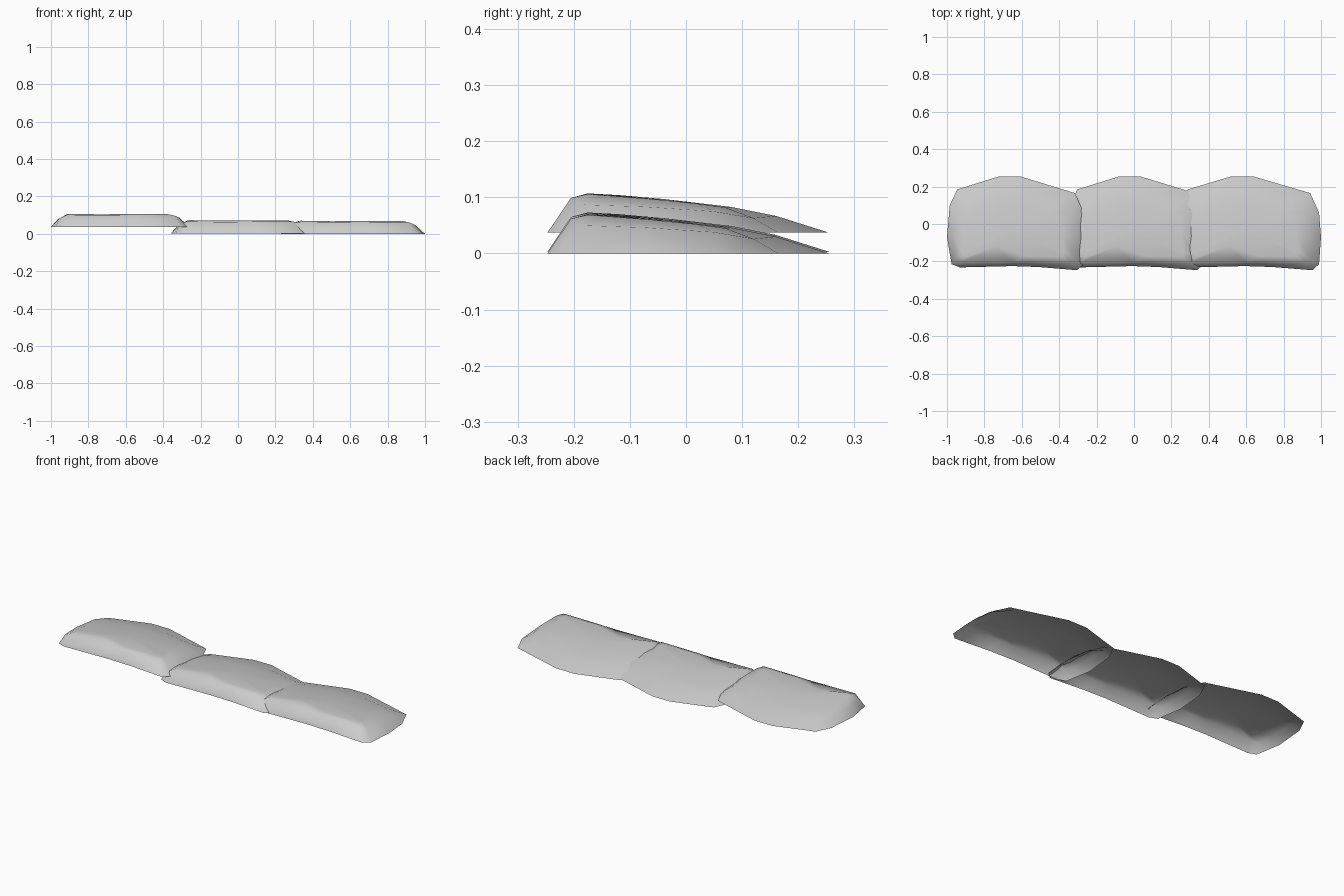
import bpy, bmesh, math

cube = bpy.data.objects.get("Cube")
if cube:
    bpy.data.objects.remove(cube, do_unlink=True)

grey = bpy.data.materials.new("plain_grey")
grey.use_nodes = True
grey.diffuse_color = (0.6, 0.6, 0.6, 1)
grey.node_tree.nodes["Principled BSDF"].inputs["Base Color"].default_value = (0.6, 0.6, 0.6, 1)

# Matching loops, counter-clockwise from the front left corner of the plan
RIM = [(-.30, -.232), (-.02, -.225), (.12, -.23), (.325, -.247), (.36, -.215),
       (.37, -.07), (.36, .06), (.315, .165), (.02, .255), (-.09, .255),
       (-.315, .185), (-.355, .10), (-.37, -.07), (-.345, -.215)]
SHOULDER = [(-.29, -.205, .062), (-.02, -.203, .060), (.09, -.203, .062), (.285, -.205, .062),
            (.315, -.185, .050), (.32, -.07, .046), (.305, .05, .038), (.25, .12, .026),
            (.02, .16, .030), (-.09, .16, .030), (-.27, .12, .027), (-.32, .07, .034),
            (-.335, -.07, .040), (-.325, -.185, .046)]
CROWN = [(-.27, -.175, .070), (-.11, -.12, .067), (.06, -.172, .069), (.25, -.175, .069),
         (.255, -.15, .067), (.245, -.06, .060), (.235, .02, .052), (.18, .07, .045),
         (.02, .08, .046), (-.09, .08, .046), (-.20, .07, .045), (-.26, .03, .050),
         (-.28, -.06, .059), (-.285, -.15, .067)]


def roof_tile(name, x, z, stretch):
    """Open, thin shell: rim, shoulder and crown loops closed by a fan."""
    bm = bmesh.new()
    loops = [[bm.verts.new(p) for p in pts]
             for pts in ([(a, b, 0) for a, b in RIM], SHOULDER, CROWN)]
    n = len(RIM)
    for low, high in zip(loops, loops[1:]):
        for i in range(n):
            j = (i + 1) % n
            bm.faces.new((low[i], low[j], high[j], high[i]))
    middle = bm.verts.new((-.02, -.04, .060))
    for i in range(n):
        bm.faces.new((loops[2][i], loops[2][(i + 1) % n], middle))
    mesh = bpy.data.meshes.new(name)
    bm.to_mesh(mesh)
    bm.free()
    mesh.materials.append(grey)
    mesh.shade_smooth()
    tile = bpy.data.objects.new(name, mesh)
    tile.location = (x, 0, z)
    tile.scale.x = stretch
    bpy.context.collection.objects.link(tile)


# Row of three overlapping tiles
roof_tile("right_tile", -.63, .037, 1.0)
roof_tile("middle_tile", .012, .003, 1.0)
roof_tile("left_tile", .615, 0, 1.04)
